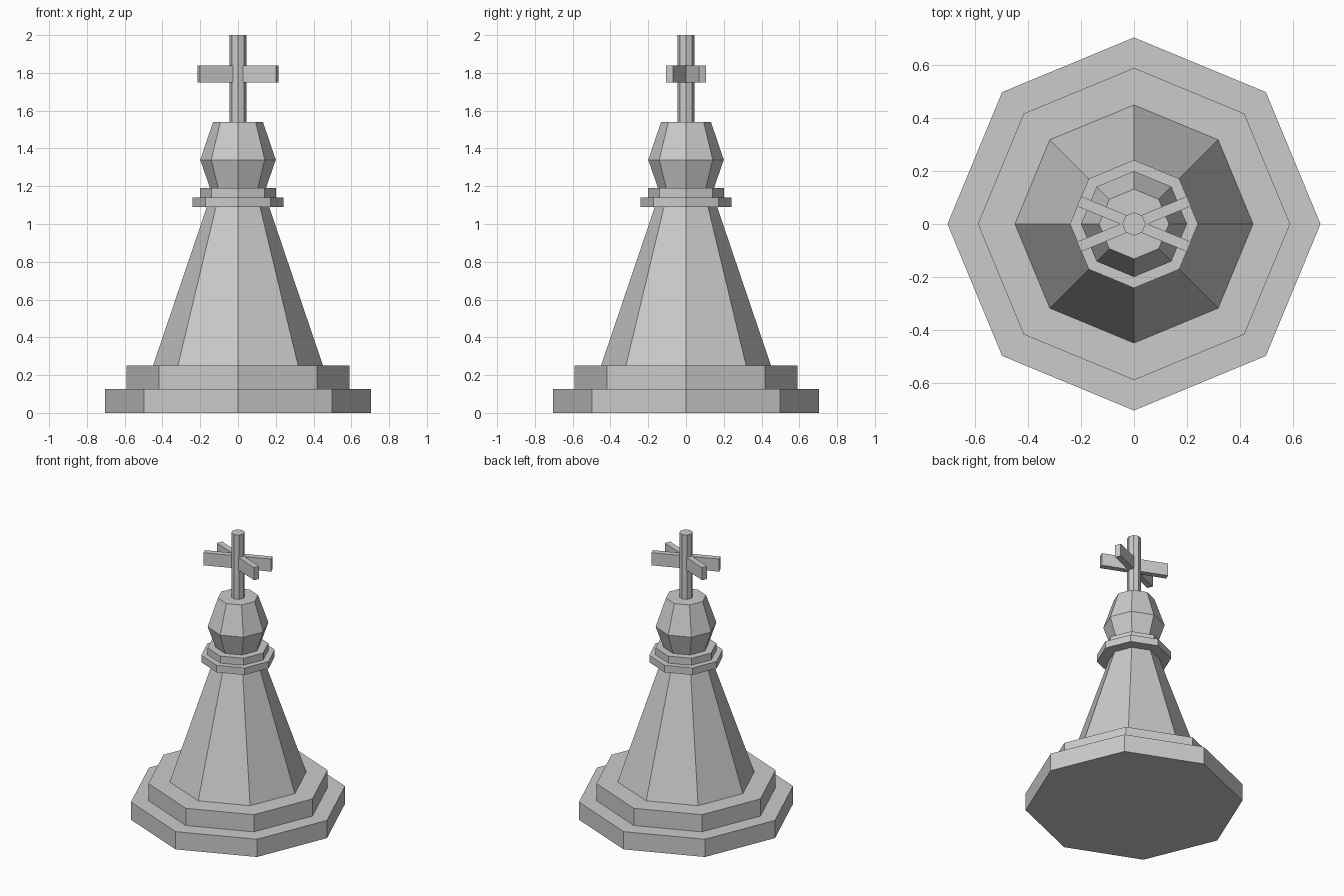
import bpy, bmesh
from math import cos, sin, pi, radians

if "Cube" in bpy.data.objects:
    bpy.data.objects.remove(bpy.data.objects["Cube"])


def lathe(name, profile, sides=8):
    """Closed faceted solid from (radius, z) points, corners on the axes."""
    bm = bmesh.new()
    rings = [[bm.verts.new((r * cos(2 * pi * i / sides), r * sin(2 * pi * i / sides), z))
              for i in range(sides)] for r, z in profile]
    for a, b in zip(rings, rings[1:]):
        for i in range(sides):
            j = (i + 1) % sides
            bm.faces.new((a[i], a[j], b[j], b[i]))
    bm.faces.new(rings[0][::-1])
    bm.faces.new(rings[-1])
    mesh = bpy.data.meshes.new(name)
    bm.to_mesh(mesh)
    bm.free()
    bpy.context.collection.objects.link(bpy.data.objects.new(name, mesh))


# Stepped base
lathe("lower_step", [(0.705, 0), (0.705, 0.127)])
lathe("upper_step", [(0.59, 0.127), (0.59, 0.25)])

# Tapered spire
lathe("spire", [(0.45, 0.25), (0.165, 1.09)])

# Collar rings
lathe("lower_collar", [(0.242, 1.09), (0.242, 1.14)])
lathe("upper_collar", [(0.2, 1.14), (0.2, 1.19)])

# Bulb finial and pole
lathe("bulb", [(0.148, 1.19), (0.2, 1.34), (0.132, 1.54)])
lathe("pole", [(0.044, 1.54), (0.044, 2.0)])

# Crossed bars near the top
for side, angle in (("left", 22.5), ("right", -22.5)):
    bpy.ops.mesh.primitive_cube_add(size=1, location=(0, 0, 1.795), rotation=(0, 0, radians(angle)))
    bar = bpy.context.object
    bar.name = "cross_bar_" + side
    bar.scale = (0.45, 0.04, 0.09)
